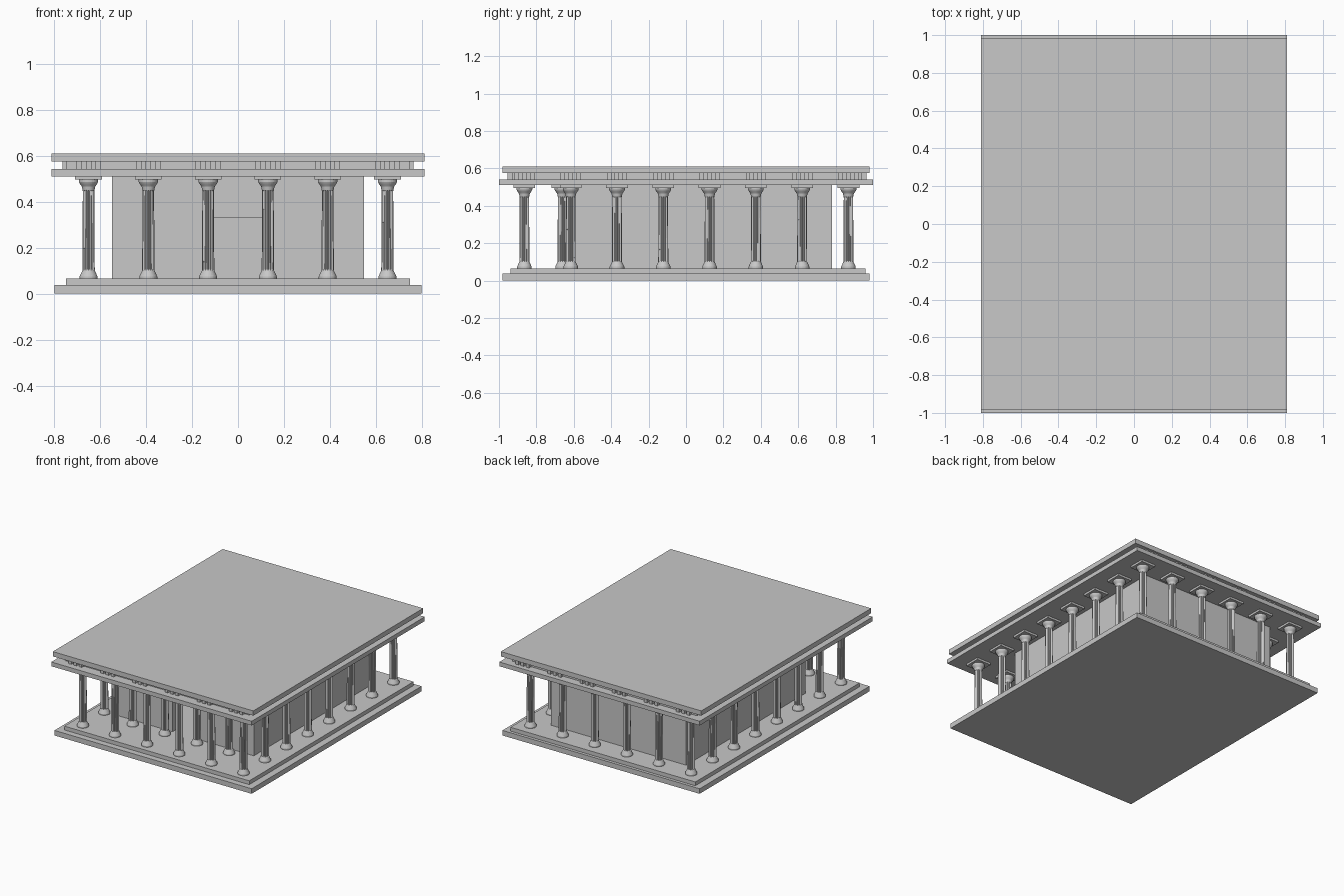
import bpy, bmesh, math
from mathutils import Matrix, Vector

cube = bpy.data.objects.get("Cube")
if cube:
    bpy.data.objects.remove(cube, do_unlink=True)

stone = bpy.data.materials.new("grey_stone")
stone.use_nodes = True
GREY = (0.58, 0.58, 0.58, 1)
stone.diffuse_color = GREY
stone.node_tree.nodes["Principled BSDF"].inputs["Base Color"].default_value = GREY


def add_box(bm, x, y, z):
    """Add a box spanning the given (low, high) ranges."""
    spans = (x, y, z)
    centre = Vector([(a + b) / 2 for a, b in spans])
    size = [b - a for a, b in spans]
    bmesh.ops.create_cube(bm, size=1, matrix=Matrix.Translation(centre) @ Matrix.Diagonal((*size, 1)))


def finish(bm, name):
    mesh = bpy.data.meshes.new(name)
    bmesh.ops.recalc_face_normals(bm, faces=bm.faces)
    bm.to_mesh(mesh)
    bm.free()
    mesh.materials.append(stone)
    return place(mesh, name)


def place(mesh, name, location=(0, 0, 0)):
    obj = bpy.data.objects.new(name, mesh)
    obj.location = location
    bpy.context.collection.objects.link(obj)
    return obj


def box(name, x, y, z):
    bm = bmesh.new()
    add_box(bm, x, y, z)
    return finish(bm, name)


def both(v):
    return (-v, v)


FLOOR, CEILING = 0.065, 0.51
column_x = [-0.65 + 0.26 * i for i in range(6)]
column_y = [-0.864 + 0.2475 * i for i in range(8)]

# Stepped platform
box("lower_step", both(0.798), both(0.982), (0, 0.037))
box("upper_step", both(0.748), (-0.938, 0.96), (0.037, FLOOR))

# Beam, frieze and roof slab
box("architrave", both(0.811), both(1.0), (CEILING, 0.541))
box("frieze", both(0.747), (-0.93, 0.94), (0.541, 0.575))
box("roof_slab", both(0.811), both(0.982), (0.575, 0.61))

# Groups of three upright bars on the frieze above every column
bm = bmesh.new()
for offset in (-0.042, 0, 0.042):
    for x in column_x:
        for y in ((-0.955, -0.93), (0.94, 0.965)):
            add_box(bm, (x + offset - 0.012, x + offset + 0.012), y, (0.541, 0.575))
    for y in column_y:
        for x in ((-0.764, -0.747), (0.747, 0.764)):
            add_box(bm, x, (y + offset - 0.012, y + offset + 0.012), (0.541, 0.575))
finish(bm, "frieze_bars")

# Inner chamber: hollow, with a doorway in the front wall
WALL, SIDE, FRONT, BACK = 0.096, 0.548, -0.6, 0.78
DOOR, DOOR_TOP = 0.11, 0.33
height = (FLOOR, CEILING)
box("back_wall", both(SIDE), (BACK - WALL, BACK), height)
box("left_wall", (SIDE - WALL, SIDE), (FRONT, BACK - WALL), height)
box("right_wall", (-SIDE, WALL - SIDE), (FRONT, BACK - WALL), height)
front_y = (FRONT, FRONT + WALL)
box("front_wall_left", (DOOR, SIDE - WALL), front_y, height)
box("front_wall_right", (WALL - SIDE, -DOOR), front_y, height)
box("door_lintel", both(DOOR), front_y, (DOOR_TOP, CEILING))

# Column: turned profile of (radius, height, flute depth), square block on top
PROFILE = [(0.039, FLOOR, 0), (0.039, 0.074, 0), (0.034, 0.085, 0), (0.027, 0.1, 0),
           (0.027, 0.104, 0.004), (0.025, 0.445, 0.004), (0.026, 0.45, 0),
           (0.029, 0.465, 0), (0.038, 0.478, 0), (0.042, 0.486, 0), (0.042, 0.497, 0)]
SIDES = 32
bm = bmesh.new()
rings = []
for radius, z, flute in PROFILE:
    ring = []
    for i in range(SIDES):
        r = radius - flute * (i % 2)
        a = math.tau * i / SIDES
        ring.append(bm.verts.new((r * math.cos(a), r * math.sin(a), z)))
    rings.append(ring)
for low, high in zip(rings, rings[1:]):
    for i in range(SIDES):
        j = (i + 1) % SIDES
        bm.faces.new((low[i], low[j], high[j], high[i]))
bm.faces.new(rings[0])
bm.faces.new(rings[-1])
add_box(bm, both(0.058), both(0.058), (0.495, CEILING))
column = finish(bm, "column")
column_mesh = column.data
bpy.data.objects.remove(column, do_unlink=True)

# Colonnade all round, then the inner porch row
for i, x in enumerate(column_x):
    for j, y in enumerate(column_y):
        if i in (0, 5) or j in (0, 7):
            place(column_mesh, "outer_column", (x, y, 0))
for x in column_x[1:-1]:
    place(column_mesh, "porch_column", (x, -0.66, 0))
